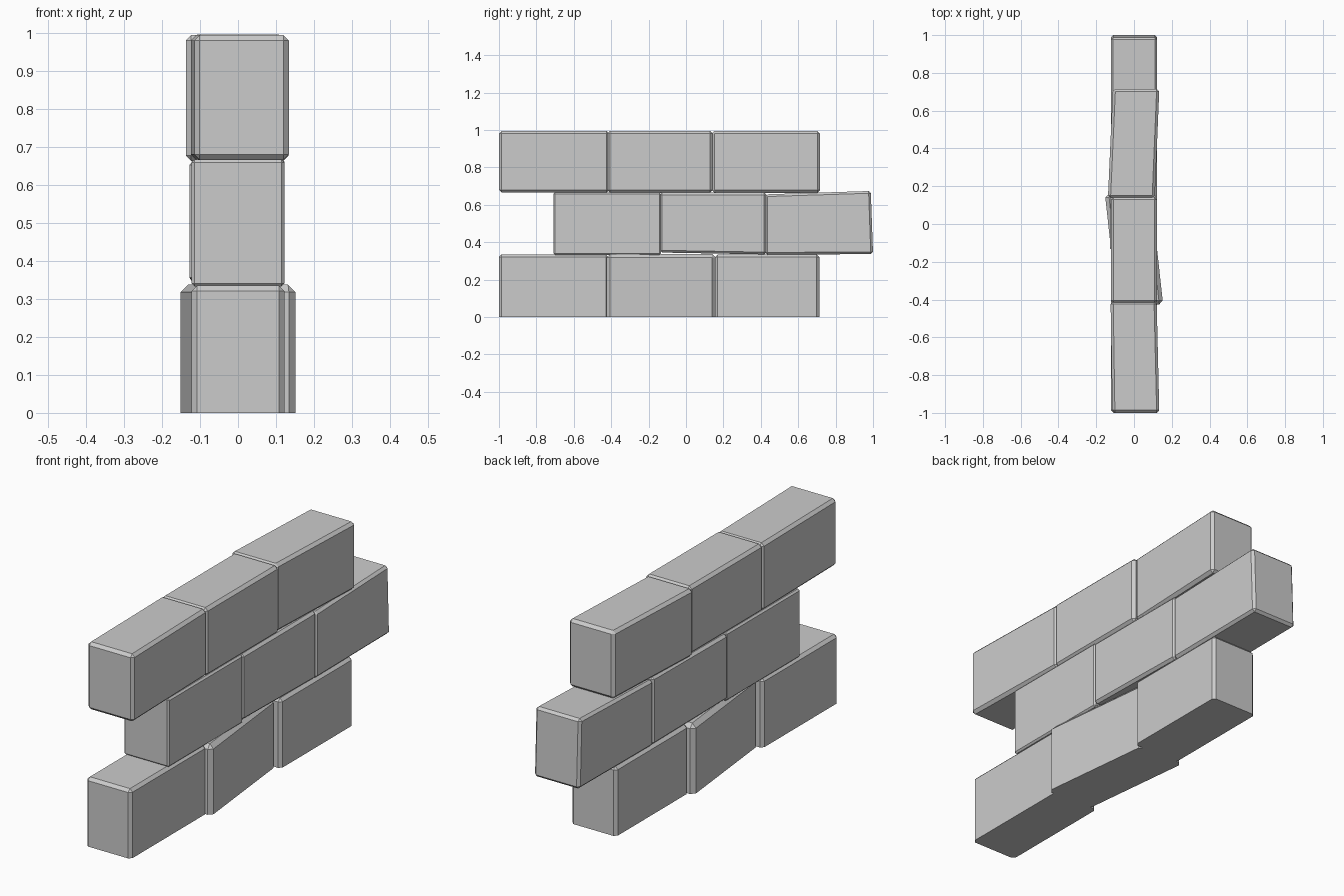
import bpy, bmesh

if "Cube" in bpy.data.objects:
    bpy.data.objects.remove(bpy.data.objects["Cube"])


def brick(name, ys, zs, front, back, bevel=0.014, lift=(0, 0), lean=0.0):
    """Box with separate x-ranges at its front and back ends, chamfered edges.
    lift: extra height of bottom/top corners at the back end; lean: top shift in y there."""
    bm = bmesh.new()
    rings = []
    for z, dz, dy in ((zs[0], lift[0], 0), (zs[1], lift[1], lean)):
        rings.append([bm.verts.new(p) for p in (
            (front[0], ys[0], z), (front[1], ys[0], z),
            (back[1], ys[1] + dy, z + dz), (back[0], ys[1] + dy, z + dz))])
    low, high = rings
    bm.faces.new(low[::-1])
    bm.faces.new(high)
    for i in range(4):
        j = (i + 1) % 4
        bm.faces.new((low[i], low[j], high[j], high[i]))
    # edges resting on the ground stay sharp
    edges = [e for e in bm.edges if max(v.co.z for v in e.verts) > 0.001]
    bmesh.ops.bevel(bm, geom=edges, offset=bevel, offset_type='OFFSET',
                    segments=1, affect='EDGES', clamp_overlap=True)
    bmesh.ops.recalc_face_normals(bm, faces=bm.faces)
    mesh = bpy.data.meshes.new(name)
    bm.to_mesh(mesh)
    bm.free()
    ob = bpy.data.objects.new(name, mesh)
    bpy.context.collection.objects.link(ob)
    return ob


S = (-0.122, 0.122)  # straight brick thickness

# bottom course, middle brick twisted
brick("bottom_brick_front", (-1.0, -0.415), (0, 0.335), S, S)
brick("bottom_brick_middle", (-0.425, 0.16), (0, 0.338), (-0.09, 0.154), (-0.154, 0.09), 0.02)
brick("bottom_brick_back", (0.155, 0.713), (0, 0.335), S, S)

# middle course, offset half a brick
brick("middle_brick_front", (-0.708, -0.135), (0.333, 0.667), S, S, 0.008)
brick("middle_brick_middle", (-0.14, 0.43), (0.345, 0.665), (-0.128, 0.123), S, 0.012, (-0.01, 0))
brick("middle_brick_back", (0.425, 1.0), (0.333, 0.656), S, S, 0.012, (0.004, 0.018), -0.012)

# top course, back brick twisted
brick("top_brick_front", (-1.0, -0.41), (0.666, 0.995), (-0.115, 0.134), (-0.124, 0.12))
brick("top_brick_middle", (-0.42, 0.143), (0.664, 0.996), S, S)
brick("top_brick_back", (0.138, 0.716), (0.664, 0.995), (-0.138, 0.11), (-0.112, 0.134))
